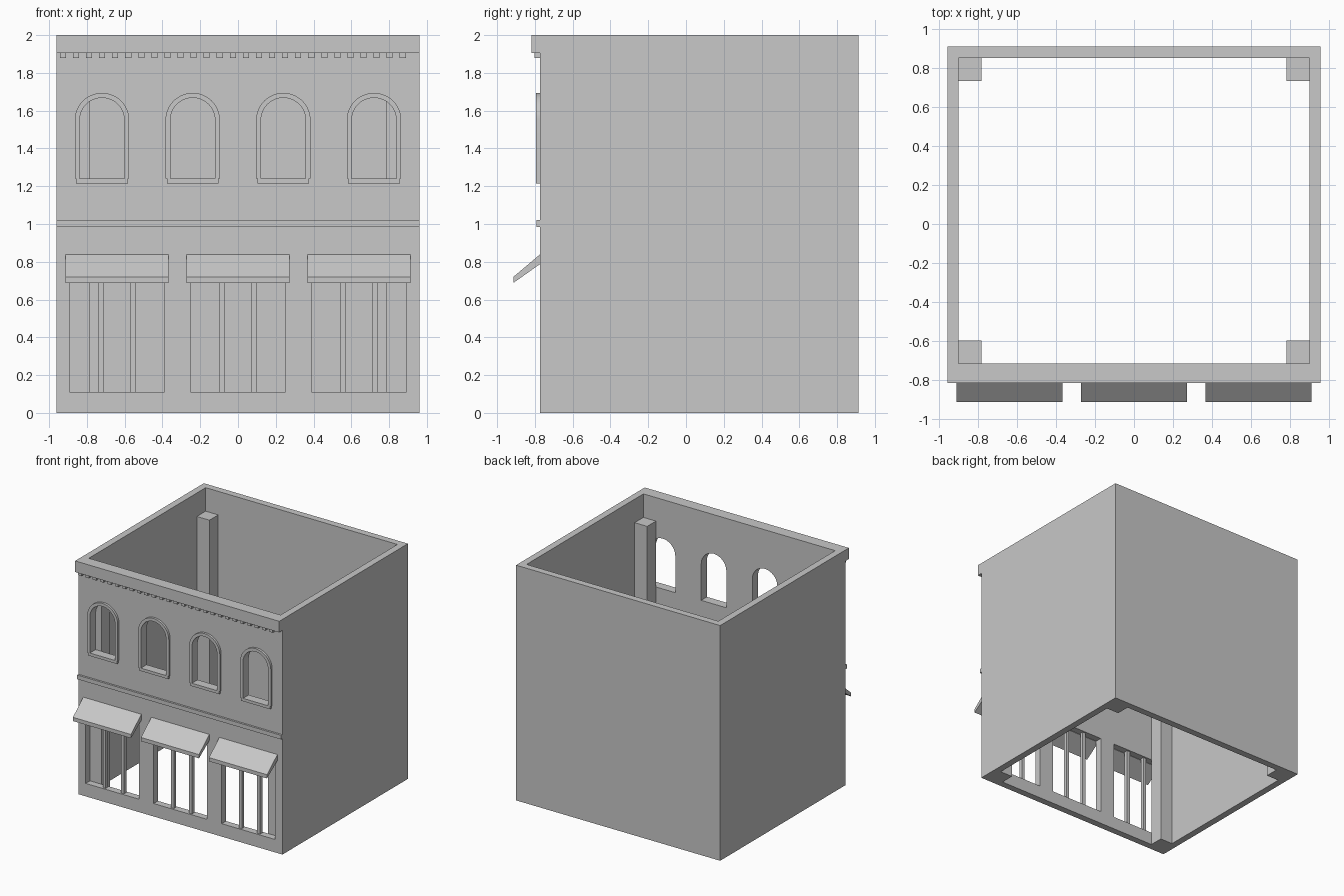
import bpy, bmesh, math
from mathutils import Vector

cube = bpy.data.objects.get("Cube")
if cube:
    bpy.data.objects.remove(cube, do_unlink=True)

stone = bpy.data.materials.new("plain grey")
stone.use_nodes = True
GREY = (0.58, 0.58, 0.58, 1)
stone.diffuse_color = GREY
stone.node_tree.nodes["Principled BSDF"].inputs["Base Color"].default_value = GREY

# How a flat profile point (u, v) and a depth d map into space
PLANES = {
    "front": lambda u, v, d: Vector((u, d, v)),
    "plan": lambda u, v, d: Vector((u, v, d)),
    "side": lambda u, v, d: Vector((d, u, v)),
}


def prism(name, polys, d0, d1, plane="front"):
    """Extrude flat polygons from depth d0 to d1 as one object."""
    place = PLANES[plane]
    bm = bmesh.new()
    for poly in polys:
        bm.faces.new([bm.verts.new(place(u, v, d0)) for u, v in poly])
    bmesh.ops.remove_doubles(bm, verts=bm.verts[:], dist=1e-5)
    new = bmesh.ops.extrude_face_region(bm, geom=bm.faces[:])["geom"]
    moved = [g for g in new if isinstance(g, bmesh.types.BMVert)]
    bmesh.ops.translate(bm, verts=moved, vec=place(0, 0, d1 - d0))
    bmesh.ops.recalc_face_normals(bm, faces=bm.faces[:])
    mesh = bpy.data.meshes.new(name)
    bm.to_mesh(mesh)
    bm.free()
    mesh.materials.append(stone)
    obj = bpy.data.objects.new(name, mesh)
    bpy.context.collection.objects.link(obj)
    return obj


def rect(u0, u1, v0, v1):
    return [(u0, v0), (u1, v0), (u1, v1), (u0, v1)]


def arch(cx, r, base, spring, steps=24):
    """Round-headed outline, from the bottom right over to the bottom left."""
    turn = [math.pi * i / steps for i in range(steps + 1)]
    head = [(cx + r * math.cos(a), spring + r * math.sin(a)) for a in turn]
    return [(cx + r, base)] + head + [(cx - r, base)]


def strip(outer, inner):
    """Quads filling the gap between two matching outlines."""
    return [[outer[i], outer[i + 1], inner[i + 1], inner[i]]
            for i in range(len(outer) - 1)]


def activate(obj):
    bpy.ops.object.select_all(action="DESELECT")
    obj.select_set(True)
    bpy.context.view_layer.objects.active = obj


# Main dimensions
W, BACK, FRONT, T, TOP = 0.96, 0.912, -0.774, 0.058, 2.0
SILL, SPRING = 1.24, 1.55
window_xs = [-0.72, -0.24, 0.24, 0.72]
shop_xs = [-0.64, 0, 0.64]
SHOP_HALF, SHOP_LOW, SHOP_HIGH = 0.251, 0.11, 0.79

# Walls, open at top and bottom
outer = rect(-W, W, FRONT, BACK)
inner = rect(-W + T, W - T, FRONT + T, BACK - T)
walls = prism("walls", strip(outer + outer[:1], inner + inner[:1]), 0, TOP, "plan")

# Openings in the front wall
holes = [arch(x, 0.118, SILL, SPRING) for x in window_xs]
holes += [rect(x - SHOP_HALF, x + SHOP_HALF, SHOP_LOW, SHOP_HIGH) for x in shop_xs]
cutter = prism("opening_cutter", holes, FRONT - 0.05, FRONT + T + 0.03)
cutter.hide_render = True
cut = walls.modifiers.new("openings", "BOOLEAN")
cut.object = cutter
cut.solver = "EXACT"
activate(walls)
bpy.ops.object.modifier_apply(modifier=cut.name)
bpy.data.objects.remove(cutter, do_unlink=True)
bpy.ops.object.shade_smooth_by_angle(angle=math.radians(30))

# Corner pillars
P = 0.118
for side, sx in (("right", -1), ("left", 1)):
    x0, x1 = sorted((sx * (W - T), sx * (W - T - P)))
    for end, y0 in (("front", FRONT + T), ("back", BACK - T - P)):
        prism(f"{end}_{side}_pillar", [rect(x0, x1, y0, y0 + P)], 0, 1.8, "plan")

# Cornice, dentils and band course
prism("cornice", [rect(-W, W, 1.905, TOP)], -0.817, FRONT)
dentils = [-0.927 + 0.0692 * i for i in range(27)]
prism("dentils", [rect(x - 0.016, x + 0.016, 1.878, 1.905) for x in dentils],
      -0.803, FRONT)
prism("band_course", [rect(-W, W, 0.985, 1.02)], -0.791, FRONT)

# Arched window surrounds with sills
for n, x in enumerate(window_xs, 1):
    frame = strip(arch(x, 0.144, SILL, SPRING), arch(x, 0.118, SILL, SPRING))
    surround = prism(f"window_surround_{n}", frame, -0.793, FRONT)
    activate(surround)
    bpy.ops.object.shade_smooth_by_angle(angle=math.radians(30))
    prism(f"window_sill_{n}", [rect(x - 0.137, x + 0.137, 1.215, SILL)],
          -0.793, FRONT)

# Shop window mullions and sloping awnings
slope = [(FRONT, 0.838), (-0.914, 0.72), (-0.914, 0.688), (FRONT, 0.787)]
for n, x in enumerate(shop_xs, 1):
    bars = [rect(x + o - 0.014, x + o + 0.014, SHOP_LOW, SHOP_HIGH)
            for o in (-0.086, 0.086)]
    prism(f"shop_mullions_{n}", bars, -0.76, -0.73)
    prism(f"awning_{n}", [slope], x - 0.273, x + 0.273, "side")
